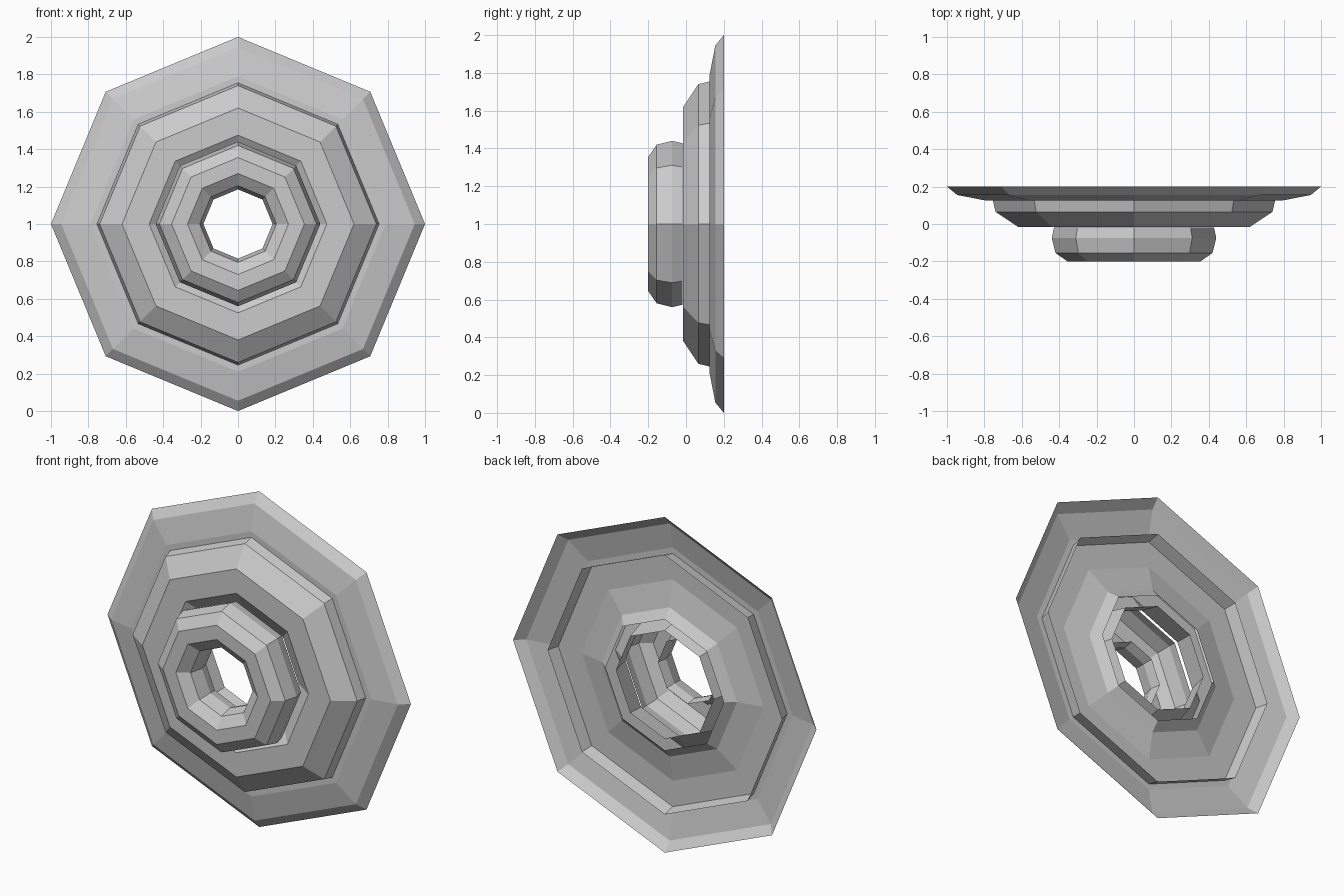
import bpy
import math

SIDES = 8
CENTRE_Z = 1.0

cube = bpy.data.objects.get("Cube")
if cube:
    bpy.data.objects.remove(cube, do_unlink=True)

# Single plain grey
grey = bpy.data.materials.new("plain_grey")
grey.use_nodes = True
colour = (0.6, 0.6, 0.6, 1.0)
grey.diffuse_color = colour
for node in grey.node_tree.nodes:
    if node.type == 'BSDF_PRINCIPLED':
        node.inputs["Base Color"].default_value = colour


def ring(name, mid_radius, half_profile):
    """Open-backed faceted ring: (offset, y) pairs run from back rim to front
    face, then are mirrored across the ring's middle radius to the hole."""
    outer = [(mid_radius + d, y) for d, y in half_profile]
    inner = [(mid_radius - d, y) for d, y in reversed(half_profile)]
    profile = outer + inner
    verts, faces = [], []
    for r, y in profile:
        for k in range(SIDES):
            a = math.tau * k / SIDES
            verts.append((r * math.cos(a), y, CENTRE_Z + r * math.sin(a)))
    for i in range(len(profile) - 1):
        for k in range(SIDES):
            n = (k + 1) % SIDES
            a, b = i * SIDES, (i + 1) * SIDES
            faces.append((a + k, a + n, b + n, b + k))
    mesh = bpy.data.meshes.new(name)
    mesh.from_pydata(verts, [], faces)
    mesh.materials.append(grey)
    mesh.update()
    obj = bpy.data.objects.new(name, mesh)
    bpy.context.collection.objects.link(obj)
    return obj


# Wide shallow ring at the back
ring("outer_ring", 0.695, [(0.305, 0.2), (0.25, 0.155), (0.095, 0.125)])

# Deeper ring passing through the outer one
ring("middle_ring", 0.5475, [(0.225, 0.2), (0.1925, 0.065), (0.0725, -0.015)])

# Small rounded ring floating at the front
ring("inner_ring", 0.3125, [(0.115, -0.018), (0.1275, -0.075),
                            (0.1075, -0.155), (0.0425, -0.2)])
